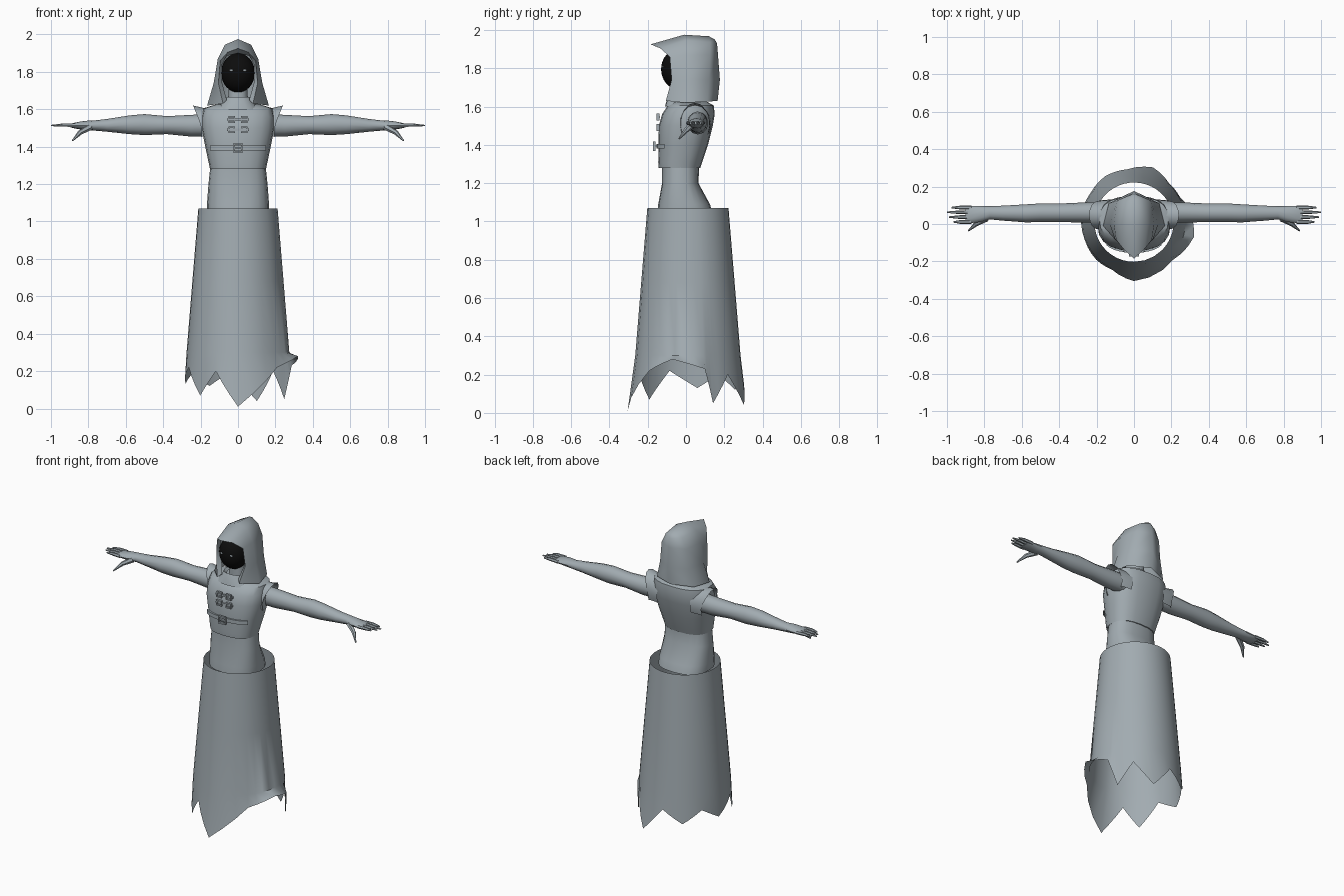
import bpy, bmesh
from math import sin, cos, pi, radians
from mathutils import Vector

cube = bpy.data.objects.get("Cube")
if cube:
    bpy.data.objects.remove(cube)


def material(name, rgb):
    m = bpy.data.materials.new(name)
    m.use_nodes = True
    m.diffuse_color = (*rgb, 1)
    bsdf = next(n for n in m.node_tree.nodes if n.type == "BSDF_PRINCIPLED")
    bsdf.inputs["Base Color"].default_value = (*rgb, 1)
    return m


CLOTH = material("grey cloth", (0.36, 0.41, 0.44))
SHADOW = material("black face", (0.004, 0.004, 0.004))


def finish(name, bm, mat, mirror=False, angle=40):
    bmesh.ops.recalc_face_normals(bm, faces=bm.faces)
    mesh = bpy.data.meshes.new(name)
    bm.to_mesh(mesh)
    bm.free()
    mesh.materials.append(mat)
    ob = bpy.data.objects.new(name, mesh)
    bpy.context.collection.objects.link(ob)
    bpy.ops.object.select_all(action="DESELECT")
    ob.select_set(True)
    bpy.context.view_layer.objects.active = ob
    bpy.ops.object.shade_smooth_by_angle(angle=radians(angle))
    if mirror:
        ob.modifiers.new("mirror", "MIRROR")
    return ob


def loft(name, rows, mat=CLOTH, closed=True, caps=False, mirror=False, angle=40):
    """Skin a list of equally long point rows."""
    bm = bmesh.new()
    grid = [[bm.verts.new(p) for p in row] for row in rows]
    n = len(grid[0])
    for a, b in zip(grid, grid[1:]):
        for i in range(n if closed else n - 1):
            j = (i + 1) % n
            bm.faces.new((a[i], a[j], b[j], b[i]))
    if caps:
        bm.faces.new(grid[0])
        bm.faces.new(grid[-1])
    return finish(name, bm, mat, mirror, angle)


def spow(v, e):
    return abs(v) ** e * (1 if v >= 0 else -1)


def body_point(z, half_width, front, back, a, grow=0.0):
    """Point on a rounded-box section of the trunk."""
    mid, ry = (front + back) / 2, (back - front) / 2
    return (spow(cos(a), 0.8) * (half_width + grow),
            mid + spow(sin(a), 0.8) * (ry + grow), z)


def trunk(name, sections, caps=True):
    return loft(name, [[body_point(*s, 2 * pi * i / 20) for i in range(20)]
                       for s in sections], caps=caps)


def tube(name, stations, sides=6, mirror=True):
    """Tapered tube through (point, radius) stations."""
    axis = (Vector(stations[-1][0]) - Vector(stations[0][0])).normalized()
    u = axis.cross(Vector((0, 0, 1))).normalized()
    v = axis.cross(u)
    rows = [[Vector(p) + r * (u * cos(2 * pi * i / sides) + v * sin(2 * pi * i / sides))
             for i in range(sides)] for p, r in stations]
    return loft(name, rows, caps=True, mirror=mirror)


def box(name, center, size, mirror=False):
    bm = bmesh.new()
    bmesh.ops.create_cube(bm, size=1)
    for v in bm.verts:
        v.co = Vector(center) + v.co * Vector(size)
    return finish(name, bm, CLOTH, mirror)


def ball(name, center, size, mat, mirror=False):
    bm = bmesh.new()
    bmesh.ops.create_uvsphere(bm, u_segments=24, v_segments=16, radius=1)
    for v in bm.verts:
        v.co = Vector(center) + v.co * Vector(size)
    return finish(name, bm, mat, mirror)


# Skirt: open tube with a torn hem given as (angle, radius, height)
hem = [(-90, .315, .01), (-44, .29, .22), (-14, .33, .28), (17, .3, .23), (28, .28, .05),
       (48, .28, .2), (71, .31, .04), (97, .285, .2), (122, .29, .12), (146, .28, .2),
       (170, .285, .13), (200, .28, .22), (225, .285, .07), (245, .28, .2), (270, .315, .01)]
edge = []
for p, q in zip(hem, hem[1:]):
    for k in range(3):
        edge.append([a + (b - a) * k / 3 for a, b in zip(p, q)])


def skirt_ring(radius, z):
    return [(radius * cos(radians(a)), .01 + radius * sin(radians(a)), z) for a, r, h in edge]


hem_row = [(r * cos(radians(a)), .01 + r * sin(radians(a)), h) for a, r, h in edge]
loft("skirt", [skirt_ring(.212, 1.07), skirt_ring(.244, .68), skirt_ring(.275, .3), hem_row],
     angle=50)

# Trunk sections: height, half width, front, back
trunk("waist", [(1.04, .165, -.15, .14), (1.09, .166, -.145, .125), (1.2, .158, -.125, .065),
                (1.32, .145, -.125, .07)])
vest = [(1.28, .15, -.143, .075), (1.31, .156, -.145, .085), (1.4, .175, -.143, .115),
        (1.5, .195, -.142, .14), (1.56, .195, -.125, .15), (1.605, .185, -.095, .145),
        (1.625, .12, -.07, .11)]
trunk("vest", vest)
trunk("collar", [(1.6, .12, -.11, .1), (1.635, .085, -.1, .08), (1.665, .075, -.085, .07),
                 (1.65, .06, -.065, .06)], caps=False)
trunk("neck", [(1.6, .055, -.05, .06), (1.72, .05, -.05, .06)])

# Flared shoulder flaps arching over the arms
flap = []
for x, flare, ry, rz in ((.12, 0, .085, .1), (.18, .01, .08, .1), (.195, .045, .075, .112)):
    flap.append([(x + flare * max(sin(t), 0), .047 + ry * cos(t), 1.508 + rz * sin(t))
                 for t in (radians(-30 + 24 * i) for i in range(11))])
loft("shoulder_flap", flap, closed=False, mirror=True)

# Arms: position along x, centre y, centre z, half depth, half height
arm = [(.14, .06, 1.515, .055, .06), (.25, .062, 1.512, .054, .058), (.38, .06, 1.515, .05, .048),
       (.5, .06, 1.518, .05, .056), (.58, .057, 1.517, .048, .05), (.7, .058, 1.514, .04, .034),
       (.77, .06, 1.513, .035, .027), (.82, .053, 1.513, .042, .025), (.88, .05, 1.513, .046, .014),
       (.9, .05, 1.513, .042, .008)]
loft("arm", [[(x, cy + ry * cos(i * pi / 6), cz + rz * sin(i * pi / 6)) for i in range(12)]
             for x, cy, cz, ry, rz in arm], caps=True, mirror=True)
for number, (y, tip) in enumerate(((.011, .965), (.037, .99), (.063, 1), (.088, .975))):
    tube("finger_%d" % (number + 1), [((.87, y, 1.514), .011), ((.93, y, 1.516), .01),
                                      ((tip, y, 1.513), .004)])
tube("thumb", [((.79, .03, 1.505), .018), ((.845, .0, 1.475), .013), ((.885, -.036, 1.432), .004)])

# Hood: half arches from the inner rim to the back seam, mirrored
hood = [
    [(.06, -.08, 1.65), (.085, -.05, 1.74), (.085, -.06, 1.84), (.06, -.09, 1.885), (0, -.12, 1.9)],
    [(.08, -.105, 1.63), (.105, -.075, 1.74), (.095, -.085, 1.86), (.055, -.135, 1.905),
     (0, -.185, 1.925)],
    [(.165, -.01, 1.62), (.13, 0, 1.74), (.108, 0, 1.87), (.07, 0, 1.945), (0, -.01, 1.975)],
    [(.135, .11, 1.625), (.105, .12, 1.74), (.09, .125, 1.87), (.06, .125, 1.935),
     (0, .12, 1.967)],
    [(0, .165, 1.63), (0, .177, 1.74), (0, .167, 1.87), (0, .162, 1.93), (0, .15, 1.95)]]
loft("hood", hood, closed=False, mirror=True, angle=55)

# Dark face with two faint eyes
ball("face", (0, -.04, 1.795), (.09, .09, .105), SHADOW)
ball("eye", (.035, -.121, 1.808), (.011, .005, .006), CLOTH, mirror=True)

# Chest belt hugging the vest, with a square buckle
arc = [radians(220 + 10 * i) for i in range(11)]
belt = [[body_point(z, .175, -.143, .115, a, g) for a in arc]
        for z, g in ((1.38, 0), (1.38, .01), (1.405, .01), (1.405, 0))]
loft("chest_belt", belt, closed=False)
for side in (-1, 1):
    box("buckle_bar", (0, -.166, 1.393 + side * .02), (.05, .014, .01))
    box("buckle_post", (side * .022, -.166, 1.393), (.009, .014, .05))
box("buckle_tongue", (0, -.16, 1.393), (.04, .02, .01))

# Small paired clasps down the chest opening
for z in (1.545, 1.49):
    box("clasp_strap", (0, -.141, z), (.12, .012, .012))
    for dz in (-.014, .014):
        box("clasp_bar", (.034, -.146, z + dz), (.036, .014, .008), mirror=True)
    for x in (.02, .05):
        box("clasp_post", (x, -.146, z), (.008, .014, .03), mirror=True)
